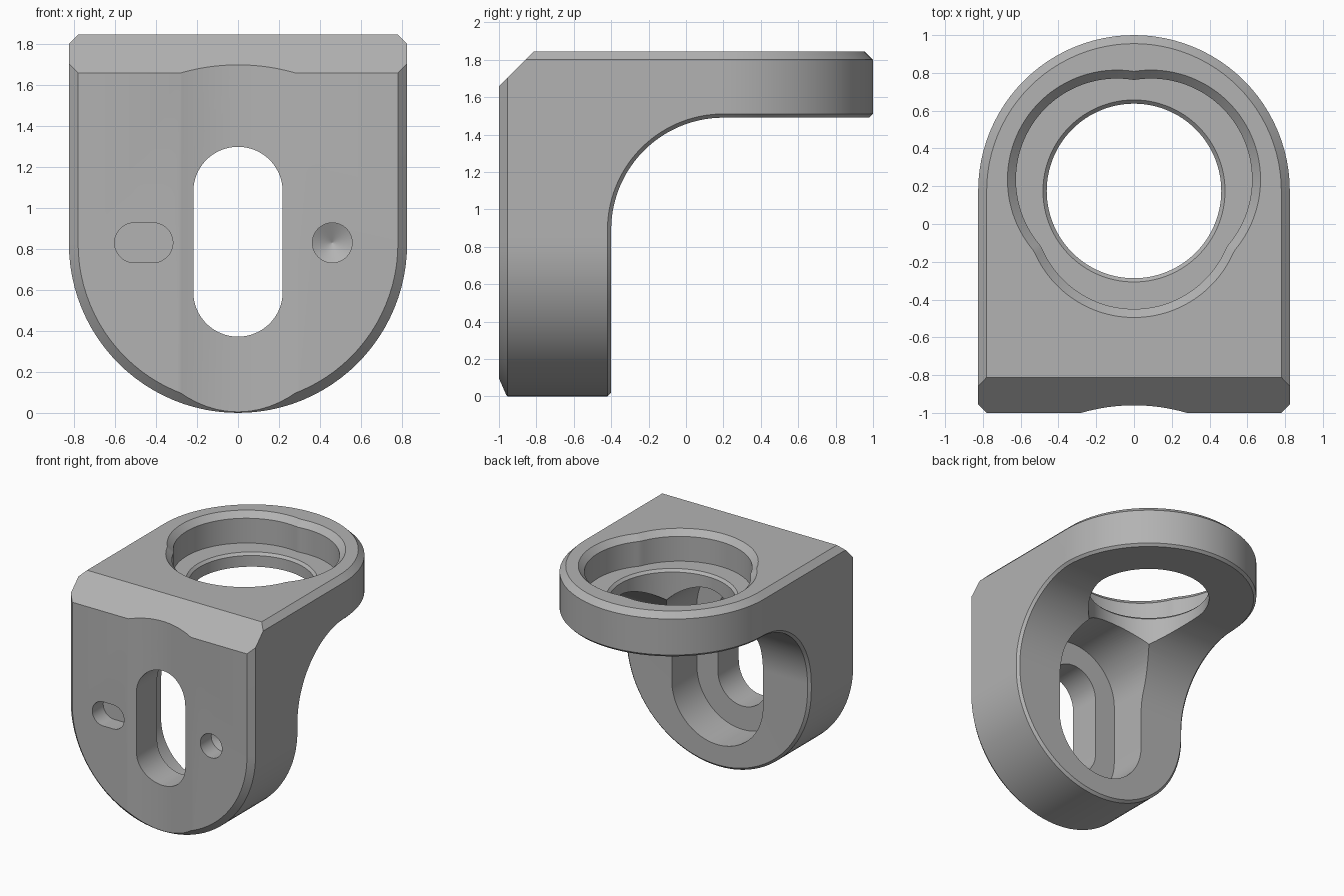
import bpy, bmesh
from math import sin, cos, pi, atan2, sqrt, radians

old = bpy.data.objects.get("Cube")
if old:
    bpy.data.objects.remove(old, do_unlink=True)

steel = bpy.data.materials.new("Satin grey")
steel.use_nodes = True
GREY = (0.45, 0.45, 0.45, 1)
steel.diffuse_color = GREY
steel.node_tree.nodes["Principled BSDF"].inputs["Base Color"].default_value = GREY

W, TOP, CUT = 0.825, 1.845, 0.045   # half width, height, chamfer


def arc(cx, cy, r, start, end, n=48):
    return [(cx + r * cos(start + (end - start) * i / n),
             cy + r * sin(start + (end - start) * i / n)) for i in range(n + 1)]


def stadium(r, a, b):
    """Outline with round ends centred on a and b."""
    d = atan2(b[1] - a[1], b[0] - a[0])
    return arc(*b, r, d - pi / 2, d + pi / 2) + arc(*a, r, d + pi / 2, d + 3 * pi / 2)


def loft(name, axis, layers):
    """Closed solid through outlines placed at levels along an axis."""
    place = {"x": lambda a, b, l: (l, a, b),
             "y": lambda a, b, l: (a, l, b),
             "z": lambda a, b, l: (a, b, l)}[axis]
    bm = bmesh.new()
    rings = [[bm.verts.new(place(a, b, l)) for a, b in pts] for l, pts in layers]
    n = len(rings[0])
    for lo, hi in zip(rings, rings[1:]):
        for i in range(n):
            j = (i + 1) % n
            bm.faces.new((lo[i], lo[j], hi[j], hi[i]))
    bm.faces.new(rings[0])
    bm.faces.new(rings[-1])
    bmesh.ops.remove_doubles(bm, verts=bm.verts, dist=1e-5)
    bmesh.ops.recalc_face_normals(bm, faces=bm.faces)
    mesh = bpy.data.meshes.new(name)
    bm.to_mesh(mesh)
    bm.free()
    mesh.materials.append(steel)
    obj = bpy.data.objects.new(name, mesh)
    bpy.context.collection.objects.link(obj)
    return obj


def combine(body, tool, operation="DIFFERENCE"):
    """Apply a boolean and discard the tool."""
    mod = body.modifiers.new("cut", "BOOLEAN")
    mod.operation, mod.solver, mod.object = operation, "EXACT", tool
    bpy.context.view_layer.objects.active = body
    bpy.ops.object.modifier_apply(modifier=mod.name)
    bpy.data.objects.remove(tool, do_unlink=True)


# Block: round-bottomed front outline crossed with round-backed top outline
def front(r):
    return stadium(r, (0, W), (0, 3))


def plan(r):
    return stadium(r, (0, 0.175), (0, -3))


bracket = loft("angle_bracket", "y", [(-1, front(W - CUT)), (-1 + CUT, front(W)), (1.5, front(W))])
combine(bracket, loft("plan_tool", "z", [(-0.5, plan(W)), (TOP - CUT, plan(W)), (TOP, plan(W - CUT))]),
        "INTERSECT")

# Space under the arm, with a large inside fillet
BACK, UNDER, R = -0.4, 1.49, 0.6
void = [(BACK, -0.5)] + arc(BACK + R, UNDER - R, R, pi, pi / 2) + [(1.8, UNDER), (1.8, -0.5)]
combine(bracket, loft("void_tool", "x", [(-2, void), (2, void)]))


# Small chamfer all along the inner edge of both plates
def on_void(v):
    y, z = v.co.y, v.co.z
    if y > BACK + R:
        return abs(z - UNDER) < 0.002
    if z < UNDER - R:
        return abs(y - BACK) < 0.002
    return abs(sqrt((y - BACK - R) ** 2 + (z - UNDER + R) ** 2) - R) < 0.002


bm = bmesh.new()
bm.from_mesh(bracket.data)
bmesh.ops.remove_doubles(bm, verts=bm.verts, dist=1e-4)
rim = [e for e in bm.edges if len(e.link_faces) == 2 and e.calc_face_angle() > radians(50)
       and all(on_void(v) for v in e.verts)]
bmesh.ops.bevel(bm, geom=rim, offset=0.02, segments=1, affect="EDGES", clamp_overlap=False)
bm.to_mesh(bracket.data)
bm.free()

# Sloped front top edge
slope = [(-1.2, TOP - 0.385), (-0.61, TOP + 0.2), (-1.2, TOP + 0.2)]
combine(bracket, loft("slope_tool", "x", [(-2, slope), (2, slope)]))

# Shallow hollow down the front face
hollow = arc(0, -1.96, 1, 0, 2 * pi, 180)
combine(bracket, loft("hollow_tool", "z", [(-1, hollow), (3, hollow)]))


# Socket in the arm: three overlapping circles with a chamfered rim
def socket(grow):
    pts = []
    for i in range(180):
        dx, dy = cos(2 * pi * i / 180), sin(2 * pi * i / 180)
        reach = []
        for cx, cy, r in ((-0.09, 0.235, 0.535), (0.09, 0.235, 0.535), (0, 0.08, 0.53)):
            fx, fy = cx, cy - 0.2
            b = dx * fx + dy * fy
            reach.append(b + sqrt(b * b - fx * fx - fy * fy + (r + grow) ** 2))
        pts.append((dx * max(reach), 0.2 + dy * max(reach)))
    return pts


FLOOR = 1.6
combine(bracket, loft("socket_tool", "z", [(FLOOR, socket(0)), (TOP - CUT, socket(0)),
                                           (TOP + CUT, socket(2 * CUT))]))


# Through bore with a small lead-in
def ring(r):
    return arc(0, 0.175, r, 0, 2 * pi, 128)


combine(bracket, loft("bore_tool", "z", [(0.9, ring(0.462)), (FLOOR - 0.02, ring(0.462)),
                                         (FLOOR, ring(0.482)), (FLOOR + 0.1, ring(0.482))]))

# Bolt slot, wide from the back and narrow through the front
for label, r, y0, y1 in (("recess_tool", 0.407, -0.72, 0.35), ("slot_tool", 0.218, -1.3, -0.6)):
    shape = stadium(r, (0, 0.59), (0, 1.08))
    combine(bracket, loft(label, "y", [(y0, shape), (y1, shape)]))

# Locating slot and drilled hole in the front
pocket = stadium(0.097, (-0.505, 0.83), (-0.415, 0.83))
combine(bracket, loft("pocket_tool", "y", [(-1.1, pocket), (-0.86, pocket)]))
drill = [(y, arc(0.46, 0.83, r, 0, 2 * pi)) for y, r in ((-1.1, 0.097), (-0.86, 0.097), (-0.81, 0.001))]
combine(bracket, loft("drill_tool", "y", drill))

# Smooth curved walls, keep edges crisp
bpy.ops.object.select_all(action="DESELECT")
bracket.select_set(True)
bpy.context.view_layer.objects.active = bracket
bpy.ops.object.shade_smooth_by_angle(angle=radians(18))
